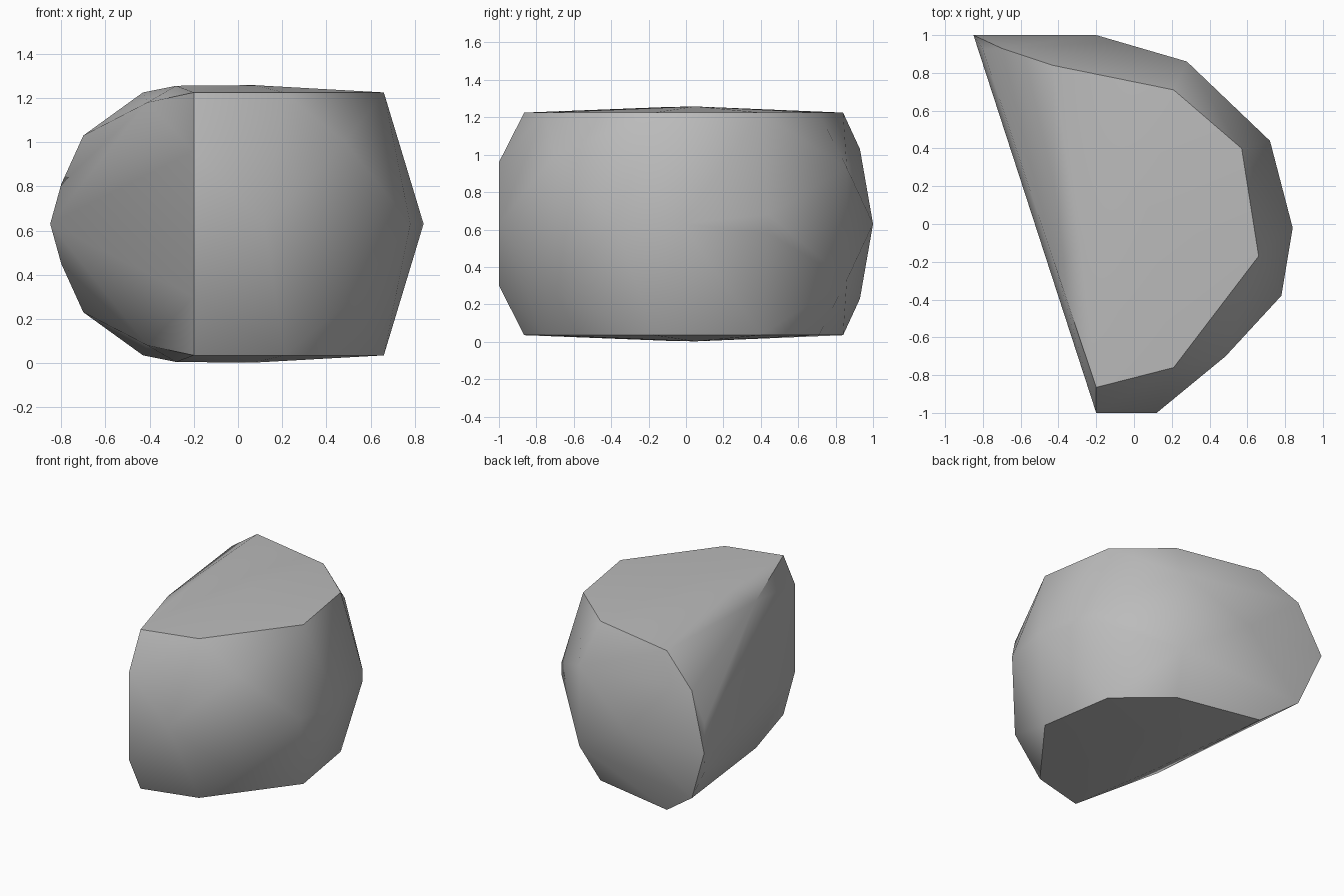
import bpy, bmesh, math

cube = bpy.data.objects.get("Cube")
if cube:
    bpy.data.objects.remove(cube, do_unlink=True)

stone = bpy.data.materials.new("stone_grey")
stone.use_nodes = True
grey = (0.5, 0.5, 0.5, 1.0)
stone.diffuse_color = grey
stone.node_tree.nodes["Principled BSDF"].inputs["Base Color"].default_value = grey

MID = 0.63  # height of the widest girth

# Corners of the girth
girth = [(-0.85, 1.0), (-0.2, 1.0), (0.84, -0.02), (0.78, -0.38), (0.12, -1.0)]
points = [(x, y, MID) for x, y in girth]

# Corners repeated above and below the girth: x, y, distance from the girth
paired = [
    (-0.2, -0.865, 0.595), (0.21, -0.76, 0.595), (0.66, -0.17, 0.595),
    (0.57, 0.40, 0.595), (0.21, 0.71, 0.595), (-0.43, 0.84, 0.595),  # rims
    (-0.2, -1.0, 0.33), (0.485, -0.70, 0.37), (0.72, 0.44, 0.05),
    (0.28, 0.86, 0.30), (-0.70, 0.93, 0.40), (-0.80, 0.925, 0.18),   # sides
    (-0.41, -0.24, 0.55), (-0.28, -0.10, 0.625), (0.07, 0.05, 0.628),  # crowns
]
for x, y, d in paired:
    points += [(x, y, MID + d), (x, y, MID - d)]

# Split boulder: hull of the corners, with one broad cleaved side
bm = bmesh.new()
for p in points:
    bm.verts.new(p)
hull = bmesh.ops.convex_hull(bm, input=bm.verts)
loose = [v for v in bm.verts if not v.link_faces]
bmesh.ops.delete(bm, geom=loose, context='VERTS')
bmesh.ops.recalc_face_normals(bm, faces=bm.faces)

mesh = bpy.data.meshes.new("split_boulder")
bm.to_mesh(mesh)
bm.free()
mesh.materials.append(stone)
rock = bpy.data.objects.new("split_boulder", mesh)
bpy.context.collection.objects.link(rock)

# Soft facets, crisp rims
bpy.ops.object.select_all(action='DESELECT')
rock.select_set(True)
bpy.context.view_layer.objects.active = rock
bpy.ops.object.shade_smooth_by_angle(angle=math.radians(40))
